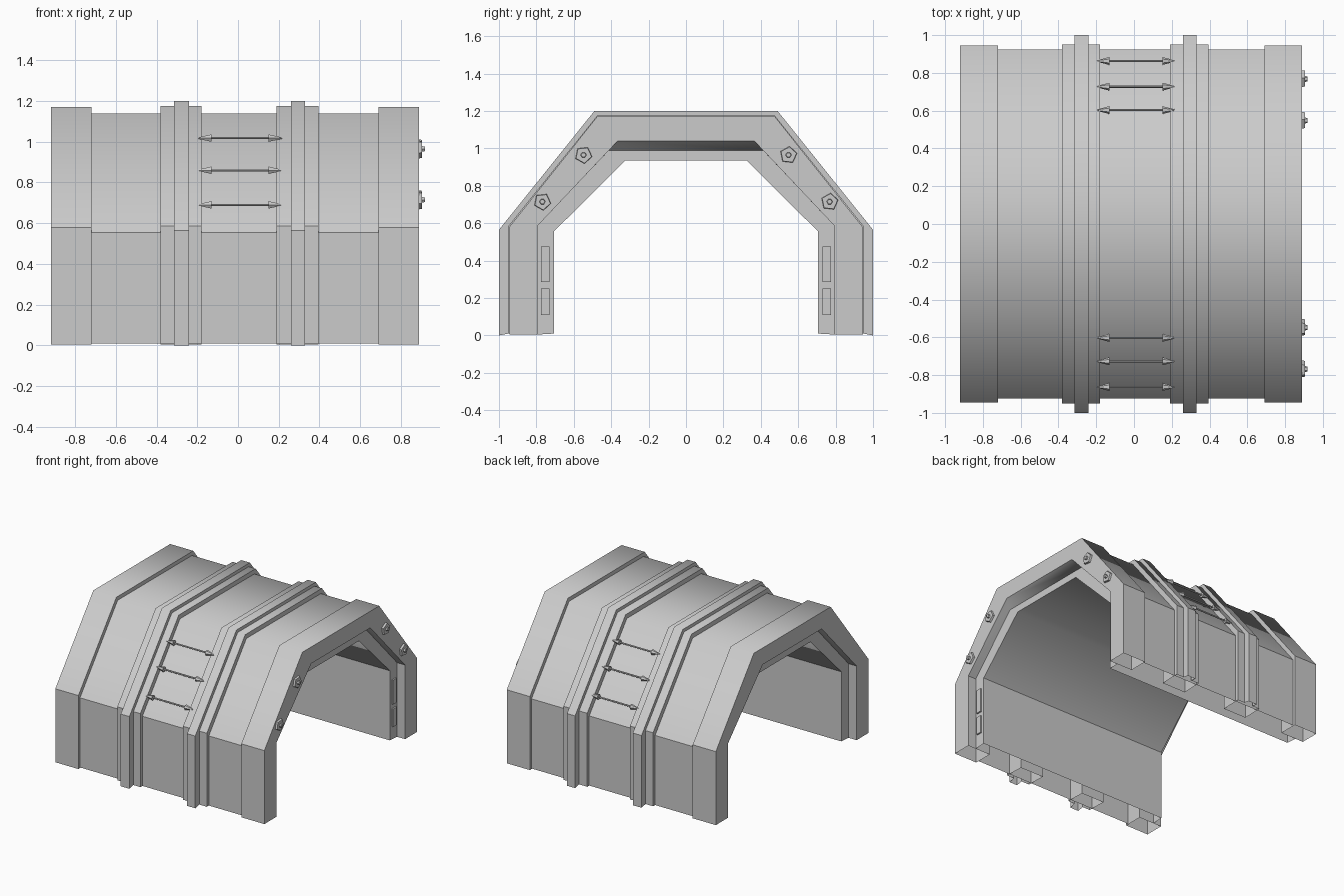
import bpy, bmesh, math
from mathutils import Vector, Matrix

if "Cube" in bpy.data.objects:
    bpy.data.objects.remove(bpy.data.objects["Cube"])


# Half profiles: (leg y, foot z, shoulder z, roof half width, roof z)
BODY = (0.925, 0.01, 0.555, 0.46, 1.14)
BAND = (0.945, 0.005, 0.58, 0.475, 1.17)
COLLAR = (0.95, 0.01, 0.585, 0.475, 1.175)
RIB = (1.0, 0.0, 0.565, 0.49, 1.2)
MOUTH = (0.795, 0.005, 0.585, 0.365, 1.04)
MOUTH_BACK = (0.795, 0.005, 0.585, 0.412, 0.99)
LINER = (0.707, 0.01, 0.555, 0.325, 0.935)


def finish(name, bm):
    me = bpy.data.meshes.new(name)
    bm.to_mesh(me)
    bm.free()
    ob = bpy.data.objects.new(name, me)
    bpy.context.collection.objects.link(ob)
    return ob


def arch(name, rings, closed=True):
    """Loft arch profiles given as (x, profile); the feet stay open."""
    bm = bmesh.new()
    rows = []
    for x, (w, z0, z1, r, z2) in rings:
        pts = [(-w, z0), (-w, z1), (-r, z2), (r, z2), (w, z1), (w, z0)]
        rows.append([bm.verts.new((x, y, z)) for y, z in pts])
    n = len(rows)
    for k in range(n if closed else n - 1):
        a, b = rows[k], rows[(k + 1) % n]
        for i in range(5):
            f = bm.faces.new((a[i], b[i], b[i + 1], a[i + 1]))
            f.smooth = i in (1, 2, 3)
    # only the roof corners are shaded smooth
    for e in bm.edges:
        e.smooth = False
    for k in range(n if closed else n - 1):
        for i in (2, 3):
            e = bm.edges.get((rows[k][i], rows[(k + 1) % n][i]))
            if e:
                e.smooth = True
    return finish(name, bm)


def cone_x(bm, x0, x1, r0, r1, y, z, sides, spin=0.0):
    """Cone or prism lying along x."""
    m = (Matrix.Translation(((x0 + x1) / 2, y, z))
         @ Matrix.Rotation(spin, 4, 'X') @ Matrix.Rotation(math.pi / 2, 4, 'Y'))
    bmesh.ops.create_cone(bm, cap_ends=True, segments=sides, radius1=r0,
                          radius2=r1, depth=x1 - x0, matrix=m)


# Main shell and inner lining
arch("outer_shell", [(-0.72, BODY), (0.69, BODY)], closed=False)
arch("inner_lining", [(0.82, MOUTH_BACK), (0.82, LINER), (-0.85, LINER),
                      (-0.85, MOUTH_BACK)], closed=False)

# End bands with recessed mouths
arch("end_band_right", [(0.69, BAND), (0.89, BAND), (0.89, MOUTH),
                        (0.82, MOUTH_BACK), (0.69, MOUTH_BACK)])
arch("end_band_left", [(-0.92, BAND), (-0.72, BAND), (-0.72, MOUTH_BACK),
                       (-0.85, MOUTH_BACK), (-0.92, MOUTH)])

# Two stepped ribs around the shell
for side, (a, b, c, d) in (("left", (-0.38, -0.315, -0.24, -0.18)),
                           ("right", (0.19, 0.26, 0.33, 0.395))):
    arch("rib_" + side, [(a, COLLAR), (b, COLLAR), (b, RIB), (c, RIB),
                         (c, COLLAR), (d, COLLAR), (d, MOUTH_BACK), (a, MOUTH_BACK)])

for s, label in ((-1, "front"), (1, "back")):
    # Tie rods with pointed ends
    for i, (y, z) in enumerate(((0.603, 1.018), (0.727, 0.86), (0.863, 0.69))):
        bm = bmesh.new()
        cone_x(bm, -0.14, 0.16, 0.006, 0.006, s * y, z, 6)
        cone_x(bm, -0.195, -0.13, 0.004, 0.021, s * y, z, 6)
        cone_x(bm, 0.15, 0.215, 0.021, 0.004, s * y, z, 6)
        finish(f"tie_rod_{label}_{i + 1}", bm)
    # Five-sided bolts on the right end
    for i, (y, z) in enumerate(((0.768, 0.715), (0.548, 0.965))):
        bm = bmesh.new()
        cone_x(bm, 0.885, 0.905, 0.048, 0.044, s * y, z, 5, s * 0.2)
        cone_x(bm, 0.90, 0.918, 0.017, 0.013, s * y, z, 6)
        finish(f"bolt_{label}_{i + 1}", bm)
    # Small raised panels inside the right mouth
    for i, (z0, z1) in enumerate(((0.11, 0.25), (0.285, 0.475))):
        bm = bmesh.new()
        m = (Matrix.Translation((0.822, s * 0.752, (z0 + z1) / 2))
             @ Matrix.Diagonal(Vector((0.02, 0.044, z1 - z0, 1))))
        bmesh.ops.create_cube(bm, size=1, matrix=m)
        finish(f"mouth_panel_{label}_{i + 1}", bm)
